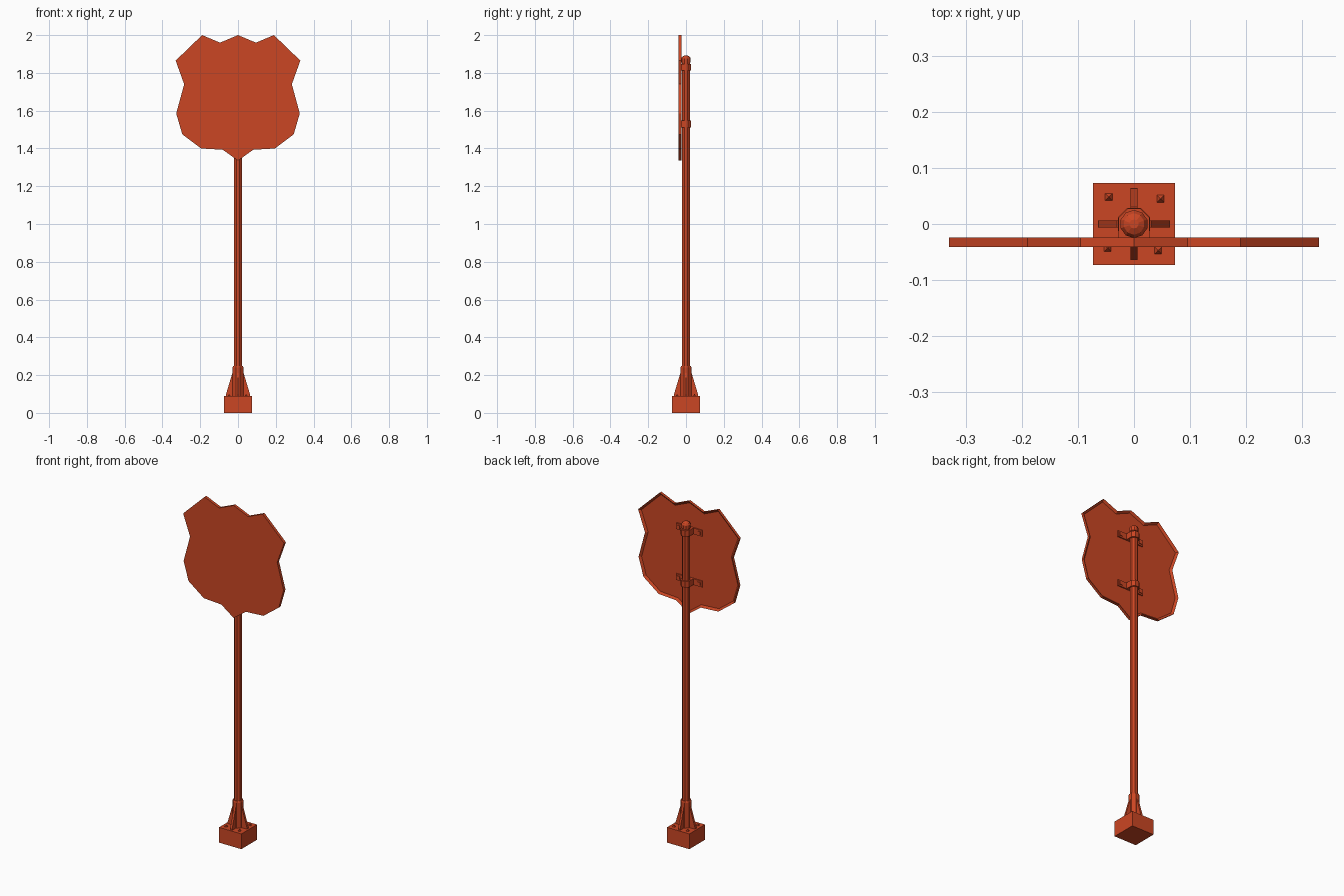
import bpy, bmesh
from math import pi, cos, sin
from mathutils import Matrix, Vector

cube = bpy.data.objects.get("Cube")
if cube:
    bpy.data.objects.remove(cube)

paint = bpy.data.materials.new("orange_red_paint")
paint.use_nodes = True
COLOUR = (0.60, 0.061, 0.017, 1)
paint.diffuse_color = COLOUR
paint.node_tree.nodes["Principled BSDF"].inputs["Base Color"].default_value = COLOUR


def finish(name, bm):
    bmesh.ops.recalc_face_normals(bm, faces=bm.faces)
    mesh = bpy.data.meshes.new(name)
    bm.to_mesh(mesh)
    bm.free()
    mesh.materials.append(paint)
    obj = bpy.data.objects.new(name, mesh)
    bpy.context.collection.objects.link(obj)
    return obj


def box(name, low, high):
    bm = bmesh.new()
    low, high = Vector(low), Vector(high)
    size = Matrix.Diagonal((*(high - low), 1))
    bmesh.ops.create_cube(bm, size=1, matrix=Matrix.Translation((low + high) / 2) @ size)
    return finish(name, bm)


def lathe(name, profile, sides, centre=(0, 0)):
    """Stack polygon rings given as (radius, height) and close both ends."""
    bm = bmesh.new()
    rings = []
    for r, z in profile:
        angles = [2 * pi * (i + 0.5) / sides for i in range(sides)]
        rings.append([bm.verts.new((centre[0] + r * cos(a), centre[1] + r * sin(a), z))
                      for a in angles])
    for a, b in zip(rings, rings[1:]):
        for i in range(sides):
            j = (i + 1) % sides
            bm.faces.new((a[i], a[j], b[j], b[i]))
    bm.faces.new(rings[0])
    bm.faces.new(rings[-1])
    return finish(name, bm)


def prism(name, points, depth, matrix=Matrix()):
    """Extrude an outline in the xz plane along y."""
    bm = bmesh.new()
    face = bm.faces.new([bm.verts.new((x, -depth / 2, z)) for x, z in points])
    new = bmesh.ops.extrude_face_region(bm, geom=[face])["geom"]
    verts = [v for v in new if isinstance(v, bmesh.types.BMVert)]
    bmesh.ops.translate(bm, verts=verts, vec=(0, depth, 0))
    bmesh.ops.transform(bm, matrix=matrix, verts=bm.verts)
    return finish(name, bm)


# Base block, collar and stiffening gussets
box("base_block", (-0.073, -0.073, 0), (0.073, 0.073, 0.09))
lathe("base_collar", [(0.031, 0.088), (0.031, 0.24), (0.027, 0.248)], 8)
for i in range(4):
    prism(f"base_gusset_{i + 1}",
          [(0.02, 0.088), (0.063, 0.088), (0.063, 0.1), (0.03, 0.21), (0.02, 0.21)],
          0.013, Matrix.Rotation(i * pi / 2, 4, 'Z'))

# Pointed anchor bolts
for i, (x, y) in enumerate([(-0.045, 0.048), (0.047, 0.045), (-0.047, -0.043), (0.043, -0.047)]):
    lathe(f"anchor_bolt_{i + 1}", [(0.009, 0.088), (0.009, 0.092), (0.001, 0.1)], 4, (x, y))

# Post and domed cap
lathe("post", [(0.022, 0.09), (0.022, 1.87)], 8)
lathe("post_cap", [(0.025, 1.855), (0.025, 1.876), (0.019, 1.886), (0.008, 1.892)], 10)

# Shield panel with a raised rim around a recessed back
half = [(0.095, 1.96), (0.19, 2.0), (0.33, 1.865), (0.285, 1.74), (0.327, 1.585),
        (0.295, 1.475), (0.195, 1.40), (0.08, 1.393)]
outline = [(0, 2.0)] + half + [(0, 1.335)] + [(-x, z) for x, z in reversed(half)]
panel = prism("sign_panel", outline, 0.017, Matrix.Translation((0, -0.0325, 0)))
bm = bmesh.new()
bm.from_mesh(panel.data)
back = [f for f in bm.faces if f.normal.y > 0.9]
bmesh.ops.inset_individual(bm, faces=back, thickness=0.012, use_even_offset=True)
bmesh.ops.translate(bm, verts=back[0].verts, vec=(0, -0.011, 0))
bm.to_mesh(panel.data)
bm.free()

# Mounting brackets: a clamp band, two arms and two pads on the panel
for name, z in (("upper", 1.83), ("lower", 1.53)):
    lathe(f"{name}_clamp_band", [(0.03, z - 0.018), (0.03, z + 0.018)], 8)
    box(f"{name}_clamp_saddle", (-0.028, -0.036, z - 0.018), (0.028, -0.005, z + 0.018))
    for side, s in (("left", 1), ("right", -1)):
        xs = sorted((s * 0.02, s * 0.085))
        box(f"{name}_{side}_bracket_arm", (xs[0], -0.036, z - 0.018), (xs[1], -0.028, z + 0.018))
        xs = sorted((s * 0.058, s * 0.076))
        box(f"{name}_{side}_bracket_bolt", (xs[0], -0.03, z - 0.009), (xs[1], -0.024, z + 0.009))
